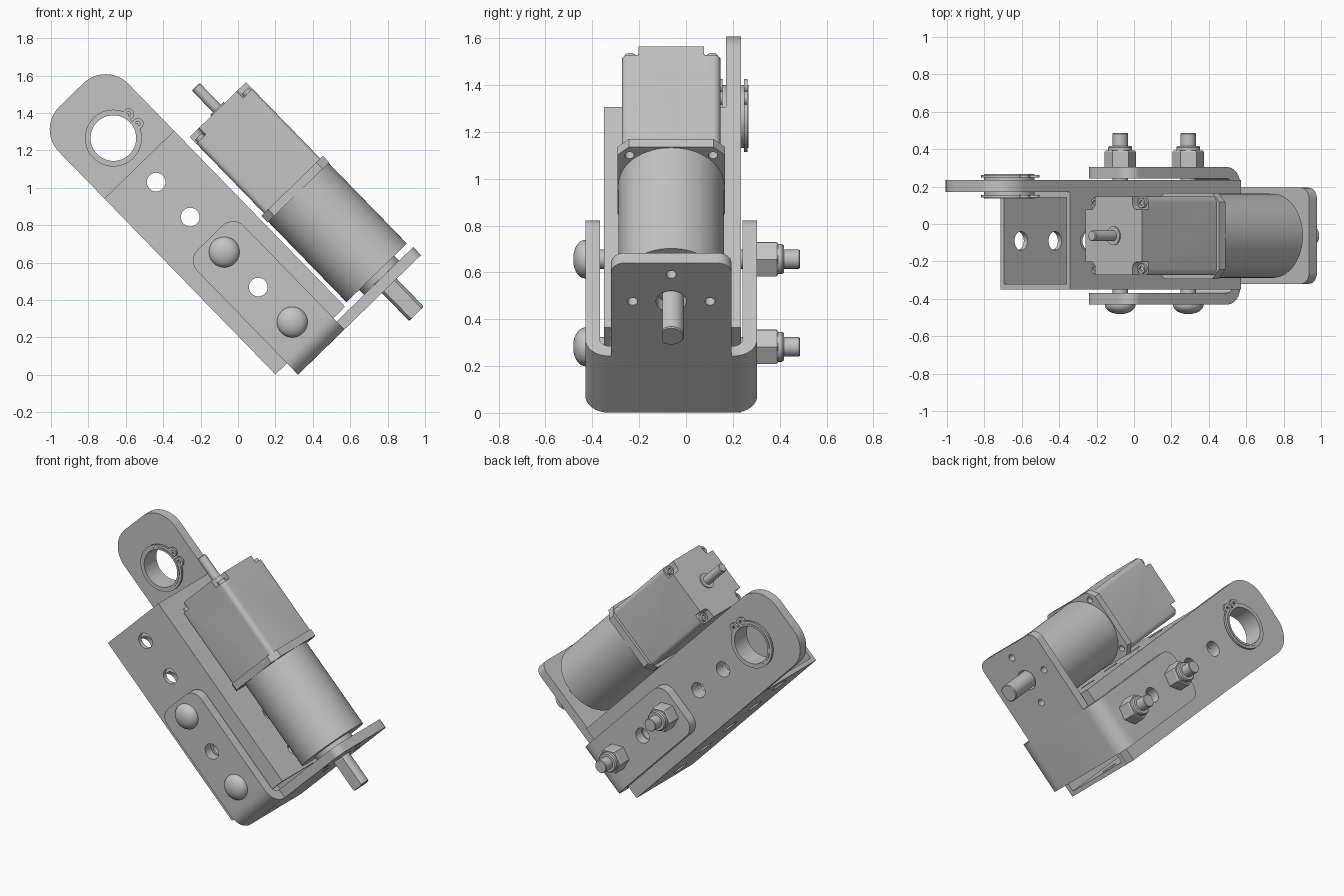
import bpy, bmesh, math
from mathutils import Matrix

if "Cube" in bpy.data.objects:
    bpy.data.objects.remove(bpy.data.objects["Cube"])

# Everything is built level (s = along tube, y = across, t = height) and then tilted
TILT = Matrix.Translation((0.2, 0, 0.002)) @ Matrix.Rotation(math.radians(45.8), 4, 'Y')
TUBE_Y, MID_T = -0.09, 0.26
MOTOR_Y, MOTOR_T = -0.063, 0.767
HOLES = [-0.138 - 0.261 * i for i in range(5)]
BOLTS = (HOLES[0], HOLES[2])
PIVOT = (-1.51, MID_T)

grey = bpy.data.materials.new("plain_grey")
grey.use_nodes = True
GREY = (0.55, 0.55, 0.55, 1)
grey.diffuse_color = GREY
grey.node_tree.nodes["Principled BSDF"].inputs["Base Color"].default_value = GREY


def place(axis, a, b, h):
    return {'s': (h, a, b), 'y': (a, h, b), 't': (a, b, h)}[axis]


def finish(name, bm):
    bmesh.ops.recalc_face_normals(bm, faces=bm.faces)
    mesh = bpy.data.meshes.new(name)
    bm.to_mesh(mesh)
    bm.free()
    mesh.materials.append(grey)
    obj = bpy.data.objects.new(name, mesh)
    bpy.context.collection.objects.link(obj)
    obj.matrix_world = TILT
    activate(obj)
    bpy.ops.object.shade_smooth_by_angle(angle=math.radians(30))
    return obj


def activate(obj):
    bpy.ops.object.select_all(action='DESELECT')
    obj.select_set(True)
    bpy.context.view_layer.objects.active = obj


def add_prism(bm, pts, axis, lo, hi):
    ends = [[bm.verts.new(place(axis, a, b, h)) for a, b in pts] for h in (lo, hi)]
    for ring in ends:
        bm.faces.new(ring)
    for i in range(len(pts)):
        j = (i + 1) % len(pts)
        bm.faces.new((ends[0][i], ends[0][j], ends[1][j], ends[1][i]))


def prism(name, outlines, axis, lo, hi):
    bm = bmesh.new()
    for pts in outlines:
        add_prism(bm, pts, axis, lo, hi)
    return finish(name, bm)


def lathe(name, profile, axis, centre, sides=48, closed=False, turn=0):
    bm = bmesh.new()
    rings = []
    for r, h in profile:
        rings.append([bm.verts.new(place(axis, a, b, h))
                      for a, b in arc(*centre, r, turn, turn + 360, sides)[:-1]])
    pairs = list(zip(rings, rings[1:]))
    if closed:
        pairs.append((rings[-1], rings[0]))
    else:
        bm.faces.new(rings[0])
        bm.faces.new(rings[-1])
    for p, q in pairs:
        for i in range(sides):
            j = (i + 1) % sides
            bm.faces.new((p[i], p[j], q[j], q[i]))
    return finish(name, bm)


def arc(a, b, r, start, end, n):
    angles = [math.radians(start + (end - start) * i / n) for i in range(n + 1)]
    return [(a + r * math.cos(k), b + r * math.sin(k)) for k in angles]


def circle(a, b, r, n=32):
    return arc(a, b, r, 0, 360, n)[:-1]


def rounded(a0, a1, b0, b1, radii, n=8):
    # corner order: low-low, high-low, high-high, low-high
    pts = []
    for i, r in enumerate(radii):
        a = a1 - r if i in (1, 2) else a0 + r
        b = b1 - r if i > 1 else b0 + r
        pts += arc(a, b, r, 180 + 90 * i, 270 + 90 * i, n) if r else [(a, b)]
    return pts


def boolean(obj, cutter, operation='DIFFERENCE'):
    cutter.hide_render = True
    activate(obj)
    mod = obj.modifiers.new("cut", 'BOOLEAN')
    mod.operation, mod.object, mod.solver = operation, cutter, 'EXACT'
    bpy.ops.object.modifier_apply(modifier=mod.name)
    bpy.data.objects.remove(cutter)
    bpy.ops.object.shade_smooth_by_angle(angle=math.radians(30))


# Square tube, open at both ends, drilled on all four sides
tube = prism("square_tube", [rounded(TUBE_Y - 0.26, TUBE_Y + 0.26, 0, 0.52, [0] * 4)], 's', -1.312, 0)
boolean(tube, prism("bore", [rounded(TUBE_Y - 0.232, TUBE_Y + 0.232, 0.028, 0.492, [0] * 4)], 's', -2, 1))
boolean(tube, prism("side_drill", [circle(s, MID_T, 0.05) for s in HOLES], 'y', -1, 1))
boolean(tube, prism("top_drill", [circle(s, TUBE_Y, 0.05) for s in HOLES], 't', -1, 1))

# Long side plate with the pivot ear
plate = prism("pivot_plate", [rounded(-1.832, 0, 0, 0.52, [0.17, 0, 0, 0.17], 12)], 'y', 0.171, 0.235)
drills = [circle(s, MID_T, 0.05) for s in HOLES] + [circle(*PIVOT, 0.135, 48)]
boolean(plate, prism("plate_drill", drills, 'y', 0, 1))

# Pivot sleeve held by a retaining ring on each side
lathe("pivot_sleeve", [(0.122, 0.137), (0.135, 0.137), (0.135, 0.266), (0.122, 0.266)],
      'y', PIVOT, closed=True)
for side, y in (("inner", 0.141), ("outer", 0.248)):
    ring = arc(*PIVOT, 0.152, 102, 438, 48) + arc(*PIVOT, 0.127, 438, 102, 48)
    prism(side + "_retaining_ring", [ring], 'y', y, y + 0.014)
    for sign in (-1, 1):
        lathe(side + "_ring_lug", [(0.012, y), (0.03, y), (0.03, y + 0.014), (0.012, y + 0.014)],
              'y', (PIVOT[0] + sign * 0.036, PIVOT[1] + 0.148), 16, closed=True)

# U-shaped bracket around the tube end
Y0, Y1 = MOTOR_Y - 0.367, MOTOR_Y + 0.367
u_shape = (rounded(-0.768, 0.085, Y0, Y1, [0, 0.1, 0.1, 0])
           + rounded(-0.768, 0.025, Y0 + 0.062, Y1 - 0.062, [0, 0.04, 0.04, 0])[::-1])
# Reorder into one open U loop
outer = rounded(-0.768, 0.085, Y0, Y1, [0, 0.1, 0.1, 0])
inner = rounded(-0.768, 0.025, Y0 + 0.062, Y1 - 0.062, [0, 0.04, 0.04, 0])
bracket = prism("u_bracket", [outer + inner[::-1]], 't', 0.086, 0.433)
boolean(bracket, prism("corner_trim", [rounded(-0.768, 0.5, 0.086, 0.433, [0.08, 0, 0, 0.08])],
                       'y', -1, 1), 'INTERSECT')
boolean(bracket, prism("bracket_drill", [circle(s, MID_T, 0.05) for s in HOLES[:3]], 'y', -1, 1))

# Upright motor plate rising from the bracket
mount = prism("motor_plate", [rounded(MOTOR_Y - 0.257, MOTOR_Y + 0.257, 0.433, 1.003,
                                      [0, 0, 0.06, 0.06])], 's', 0.025, 0.085)
mount_holes = [circle(MOTOR_Y + 0.165 * a, MOTOR_T + 0.165 * b, 0.022, 20)
               for a, b in ((1, 0), (-1, 0), (0, 1), (0, -1))]
boolean(mount, prism("mount_drill", mount_holes + [circle(MOTOR_Y, MOTOR_T, 0.065)], 's', -0.2, 0.2))

# Gearbox, boss and output shaft with a flat
AXIS = (MOTOR_Y, MOTOR_T)
lathe("gearbox", [(0.225, -0.615), (0.225, -0.012)], 's', AXIS, 64)
lathe("gearbox_boss", [(0.13, -0.02), (0.13, 0.024)], 's', AXIS)
shaft = lathe("output_shaft", [(0.055, -0.02), (0.055, 0.288), (0.05, 0.293)], 's', AXIS, 32)
boolean(shaft, prism("shaft_flat", [rounded(MOTOR_Y - 0.1, MOTOR_Y - 0.038, 0.6, 0.9, [0] * 4)],
                     's', 0.03, 0.5))


def square(half, corner, n):
    return rounded(MOTOR_Y - half, MOTOR_Y + half, MOTOR_T - half, MOTOR_T + half, [corner] * 4, n)


# Flange between gearbox and motor
CORNERS = [(a, b) for a in (-1, 1) for b in (-1, 1)]
flange = prism("motor_flange", [square(0.23, 0.05, 1)], 's', -0.66, -0.612)
boolean(flange, prism("flange_drill", [circle(MOTOR_Y + 0.178 * a, MOTOR_T + 0.178 * b, 0.02, 20)
                                       for a, b in CORNERS], 's', -0.65, -0.5))

# Motor body with recessed corner screws
body = prism("motor_body", [square(0.21, 0.03, 5)], 's', -1.23, -0.66)
recess = []
for a, b in CORNERS:
    y, t = MOTOR_Y + 0.19 * a, MOTOR_T + 0.19 * b
    recess.append(rounded(y - 0.05, y + 0.05, t - 0.05, t + 0.05, [0.03] * 4, 5))
boolean(body, prism("recess_cut", recess, 's', -1.4, -1.18))
for a, b in CORNERS:
    lathe("motor_screw", [(0.014, -1.19), (0.014, -1.2), (0.026, -1.2), (0.026, -1.17)],
          's', (MOTOR_Y + 0.175 * a, MOTOR_T + 0.175 * b), 20)
lathe("rear_boss", [(0.05, -1.22), (0.05, -1.238)], 's', AXIS, 32)
lathe("rear_shaft", [(0.029, -1.22), (0.029, -1.395), (0.025, -1.4)], 's', AXIS, 24)

# Dome-head bolts with lock nuts
for s in BOLTS:
    dome = [(0.082 * math.cos(k * math.pi / 18), -0.432 - 0.05 * math.sin(k * math.pi / 18))
            for k in range(9)]
    lathe("bolt_head", [(0.082, -0.42)] + dome, 'y', (s, MID_T), 40)
    lathe("bolt_shank", [(0.041, -0.43), (0.041, 0.482), (0.038, 0.486)], 'y', (s, MID_T), 24)
    lathe("lock_nut", [(0.084, 0.304), (0.084, 0.385), (0.078, 0.393)], 'y', (s, MID_T), 6, turn=45)
    lathe("nut_collar", [(0.064, 0.385), (0.064, 0.41), (0.058, 0.418)], 'y', (s, MID_T), 32)
